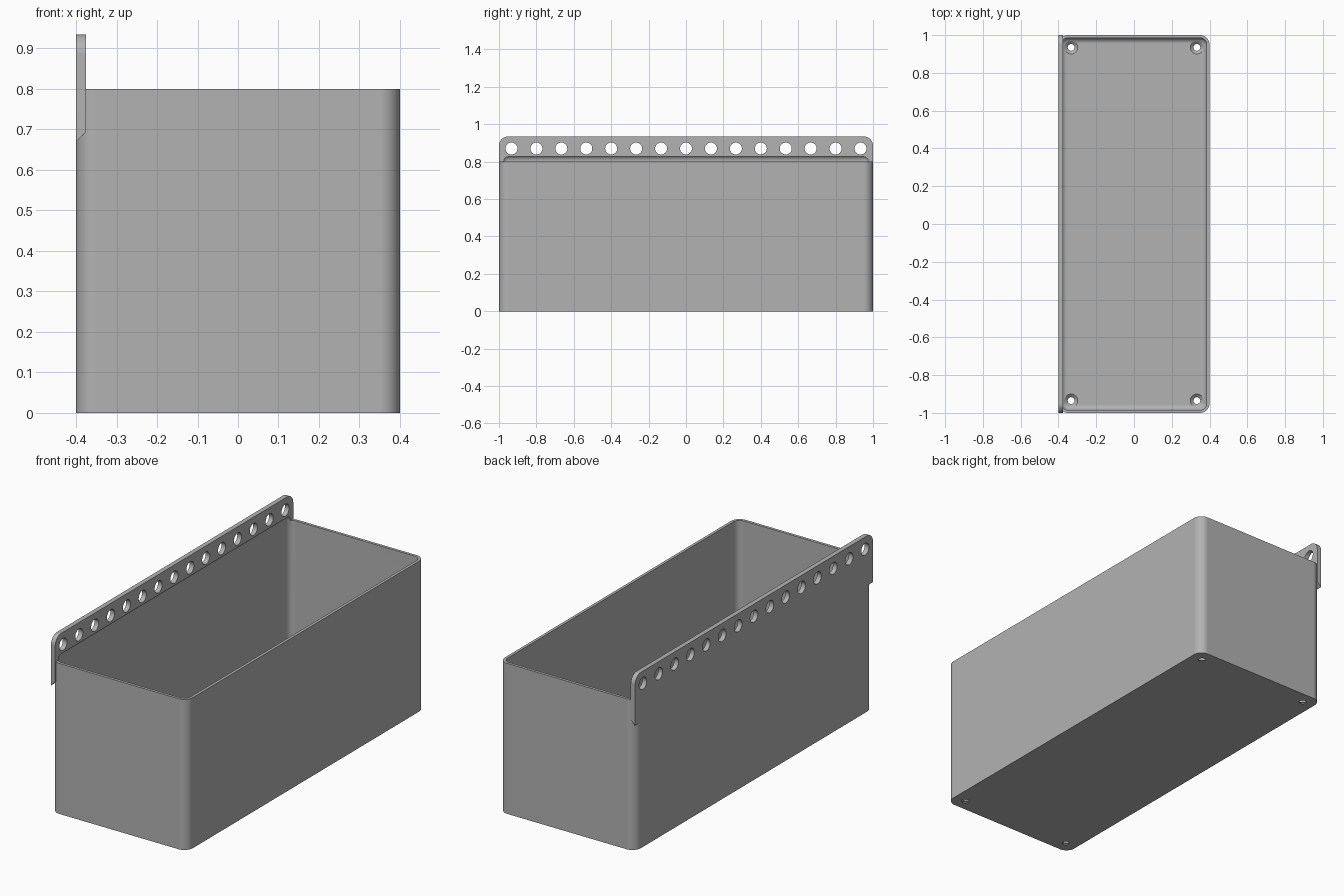
import bpy, bmesh, math
from mathutils import Matrix, Vector

cube = bpy.data.objects.get("Cube")
if cube:
    bpy.data.objects.remove(cube, do_unlink=True)

HX, HY, HEIGHT = 0.4, 1.0, 0.8      # outer half sizes and rim height
WALL, FLOOR, CORNER = 0.015, 0.02, 0.05
FILLET = 0.03
PLATE, PLATE_TOP, PLATE_LOW = 0.025, 0.935, 0.67

grey = bpy.data.materials.new("plain grey")
grey.use_nodes = True
grey.diffuse_color = (0.45, 0.45, 0.45, 1)
grey.node_tree.nodes["Principled BSDF"].inputs["Base Color"].default_value = grey.diffuse_color


def box_mesh(lo, hi):
    bm = bmesh.new()
    bmesh.ops.create_cube(bm, size=1)
    lo, hi = Vector(lo), Vector(hi)
    for v in bm.verts:
        v.co = Vector([lo[i] if v.co[i] < 0 else hi[i] for i in range(3)])
    return bm


def bevel(bm, rule, radius):
    edges = [e for e in bm.edges if rule(*[v.co for v in e.verts])]
    bmesh.ops.bevel(bm, geom=edges, offset=radius, segments=8,
                    profile=0.5, affect='EDGES', clamp_overlap=True)


def upright(a, b):
    return abs(a.z - b.z) > 0.1


def to_object(bm, name):
    bmesh.ops.recalc_face_normals(bm, faces=bm.faces)
    mesh = bpy.data.meshes.new(name)
    bm.to_mesh(mesh)
    bm.free()
    mesh.materials.append(grey)
    ob = bpy.data.objects.new(name, mesh)
    bpy.context.collection.objects.link(ob)
    return ob


def combine(target, tool, operation):
    mod = target.modifiers.new(operation, 'BOOLEAN')
    mod.operation, mod.object, mod.solver = operation, tool, 'EXACT'
    bpy.context.view_layer.objects.active = target
    bpy.ops.object.modifier_apply(modifier=mod.name)
    bpy.data.objects.remove(tool, do_unlink=True)


# Bin body with rounded upright corners
bm = box_mesh((-HX, -HY, 0), (HX, HY, HEIGHT))
bevel(bm, upright, CORNER)
storage_bin = to_object(bm, "storage_bin")

# Hanging plate: rounded top corners, sloped underside
bm = box_mesh((-HX, -HY, PLATE_LOW), (-HX + PLATE, HY, PLATE_TOP))
for v in bm.verts:
    if v.co.z < HEIGHT and v.co.x > -HX + PLATE / 2:
        v.co.z += PLATE
bevel(bm, lambda a, b: min(a.z, b.z) > HEIGHT and abs(a.y - b.y) < 0.1, CORNER)
combine(storage_bin, to_object(bm, "hanging_plate"), 'UNION')

# Cavity with filleted edges, rising slightly under the plate
cavity_top = HEIGHT + FILLET + 0.004
bm = box_mesh((WALL - HX, WALL - HY, FLOOR), (HX - WALL, HY - WALL, cavity_top))
bevel(bm, upright, CORNER - WALL)
bevel(bm, lambda a, b: not upright(a, b), FILLET)
combine(storage_bin, to_object(bm, "cavity_cutter"), 'DIFFERENCE')

# Row of round holes through the plate
bm = bmesh.new()
for i in range(15):
    place = Matrix.Translation((-HX, (i - 7) * 0.1333, 0.87)) @ Matrix.Rotation(math.pi / 2, 4, 'Y')
    bmesh.ops.create_cone(bm, cap_ends=True, segments=32, radius1=0.032,
                          radius2=0.032, depth=0.1, matrix=place)
combine(storage_bin, to_object(bm, "hanging_hole_cutter"), 'DIFFERENCE')

# Countersunk screw holes in the floor corners
bm = bmesh.new()
profile = [(0, -0.01), (0.018, -0.01), (0.018, 0.005), (0.035, FLOOR), (0.035, 0.06), (0, 0.06)]
for sx in (-1, 1):
    for sy in (-1, 1):
        centre = Vector((sx * 0.333, sy * 0.935, 0))
        verts = [bm.verts.new(centre + Vector((r, 0, z))) for r, z in profile]
        edges = [bm.edges.new(pair) for pair in zip(verts, verts[1:])]
        bmesh.ops.spin(bm, geom=verts + edges, cent=centre, axis=(0, 0, 1),
                       angle=2 * math.pi, steps=32)
bmesh.ops.remove_doubles(bm, verts=bm.verts, dist=0.0001)
combine(storage_bin, to_object(bm, "screw_hole_cutter"), 'DIFFERENCE')

# Smooth fillets, crisp edges
bpy.ops.object.select_all(action='DESELECT')
storage_bin.select_set(True)
bpy.context.view_layer.objects.active = storage_bin
bpy.ops.object.shade_smooth_by_angle(angle=math.radians(30))
weighted = storage_bin.modifiers.new("weighted_normals", 'WEIGHTED_NORMAL')
weighted.keep_sharp = True
